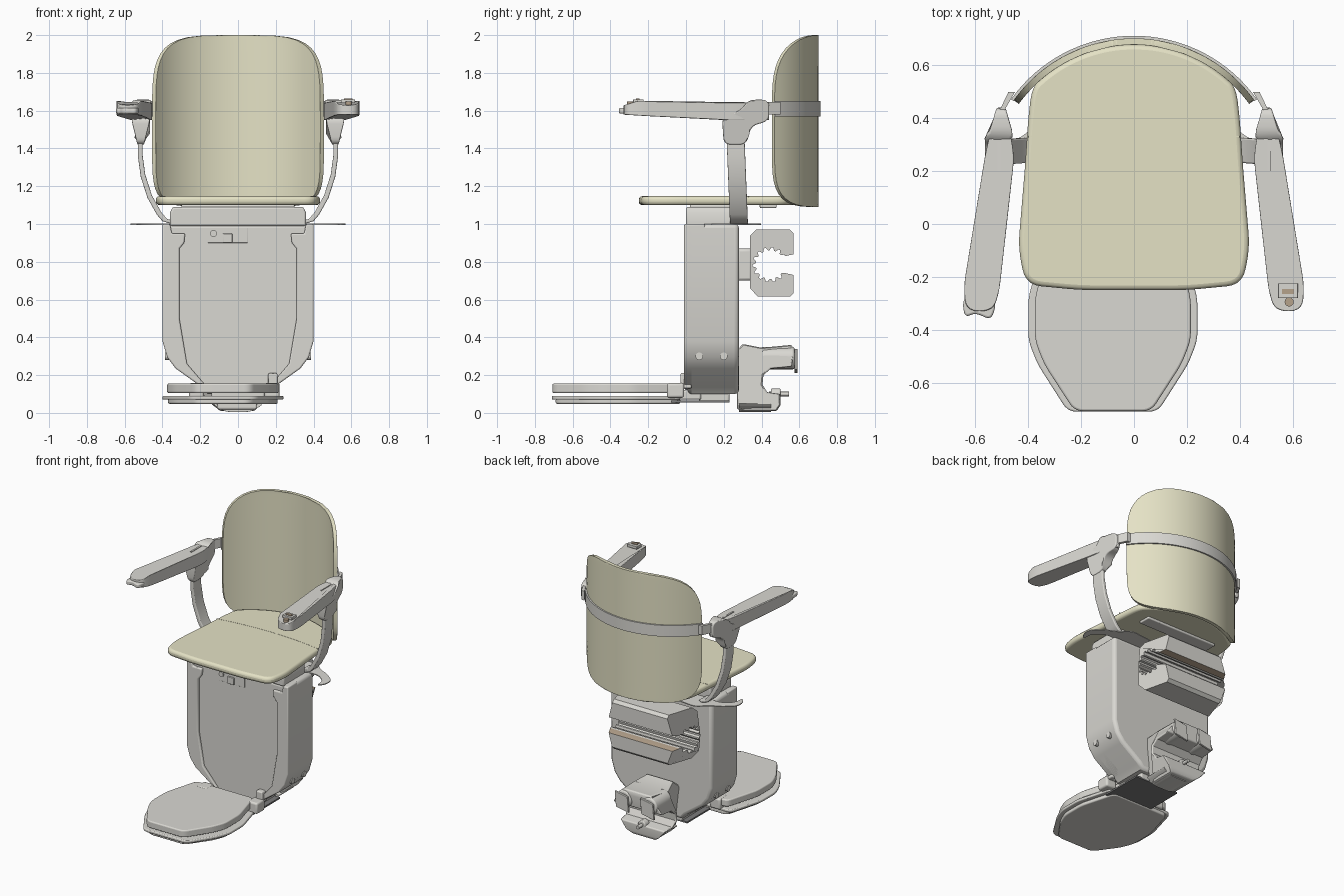
import bpy, bmesh, math
from mathutils import Vector

cube = bpy.data.objects.get("Cube")
if cube:
    bpy.data.objects.remove(cube, do_unlink=True)


def material(name, r, g, b):
    m = bpy.data.materials.new(name)
    m.use_nodes = True
    m.diffuse_color = (r, g, b, 1)
    m.node_tree.nodes["Principled BSDF"].inputs["Base Color"].default_value = (r, g, b, 1)
    return m


GREY = material("warm grey", .7, .69, .65)
CREAM = material("cream", .78, .76, .56)
DARK = material("dark grey", .2, .2, .2)
BROWN = material("tan brown", .46, .36, .26)


def rounded(pts, r, n=5):
    """Round the corners of a closed outline."""
    out = []
    for i, p in enumerate(pts):
        p, a, b = Vector(p), Vector(pts[i - 1]), Vector(pts[(i + 1) % len(pts)])
        s = p + (a - p).normalized() * min(r, (a - p).length * .48)
        e = p + (b - p).normalized() * min(r, (b - p).length * .48)
        for k in range(n + 1):
            t = k / n
            out.append(s * (1 - t) ** 2 + p * 2 * t * (1 - t) + e * t * t)
    return out


def finish(name, bm, mat, bevel=0.0, mirror=False):
    bmesh.ops.recalc_face_normals(bm, faces=bm.faces)
    me = bpy.data.meshes.new(name)
    bm.to_mesh(me)
    bm.free()
    ob = bpy.data.objects.new(name, me)
    bpy.context.collection.objects.link(ob)
    me.materials.append(mat)
    if bevel:
        b = ob.modifiers.new("edge", "BEVEL")
        b.width, b.segments, b.angle_limit = bevel, 3, math.radians(50)
    if mirror:
        ob.modifiers.new("mirror", "MIRROR")
    bpy.ops.object.select_all(action="DESELECT")
    ob.select_set(True)
    bpy.context.view_layer.objects.active = ob
    bpy.ops.object.shade_smooth_by_angle(angle=math.radians(35))
    return ob


def prism(name, pts, axis, lo, hi, mat, bevel=0.0, mirror=False, move=None):
    """Extrude an outline along an axis; move adjusts each vertex."""
    place = {"x": lambda a, b, c: (c, a, b), "y": lambda a, b, c: (a, c, b),
             "z": lambda a, b, c: (a, b, c)}[axis]
    bm = bmesh.new()
    ends = [[bm.verts.new(place(a, b, c)) for a, b in pts] for c in (lo, hi)]
    for end in ends:
        bm.faces.new(end)
    n = len(pts)
    for i in range(n):
        j = (i + 1) % n
        bm.faces.new((ends[0][i], ends[0][j], ends[1][j], ends[1][i]))
    if move:
        for v in bm.verts:
            move(v.co)
    return finish(name, bm, mat, bevel, mirror)


def box(name, x, y, z, mat, bevel=0.0, mirror=False):
    return prism(name, [(x[0], y[0]), (x[1], y[0]), (x[1], y[1]), (x[0], y[1])],
                 "z", z[0], z[1], mat, bevel, mirror)


def disc(a, b, r, n=20):
    return [(a + r * math.cos(i * math.tau / n), b + r * math.sin(i * math.tau / n)) for i in range(n)]


def both(half):
    return half + [(-a, b) for a, b in reversed(half)]


def arc_sheet(name, radius, thick, z0, z1, half_width, mat, rows, bevel):
    """Shell bent around a vertical axis, its half width given by height."""
    bm, cols, grid = bmesh.new(), 32, []
    for i in range(rows + 1):
        t = math.sin((i / rows - .5) * math.pi) * .9998
        z = (z0 + z1) / 2 + t * (z1 - z0) / 2
        span = math.asin(half_width(t) / radius)
        grid.append([])
        for j in range(cols + 1):
            a = span * (2 * j / cols - 1)
            grid[-1].append([bm.verts.new((r * math.sin(a), .142 + r * math.cos(a), z))
                             for r in (radius, radius - thick)])
    for i in range(rows):
        for j in range(cols):
            for k in (0, 1):
                bm.faces.new([grid[p][q][k] for p, q in ((i, j), (i + 1, j), (i + 1, j + 1), (i, j + 1))])
    rim = ([(0, j) for j in range(cols)] + [(i, cols) for i in range(rows)]
           + [(rows, j) for j in range(cols, 0, -1)] + [(i, 0) for i in range(rows, 0, -1)])
    for (a, b), (c, d) in zip(rim, rim[1:] + rim[:1]):
        bm.faces.new((grid[a][b][0], grid[c][d][0], grid[c][d][1], grid[a][b][1]))
    return finish(name, bm, mat, bevel)


# Backrest and its supporting band
def back_width(t):
    k = 4.3 if t > 0 else 6.5
    return .455 * (1 - abs(t) ** k) ** (1 / k)


arc_sheet("backrest", .56, .024, 1.09, 2.0, back_width, CREAM, 28, .008)
arc_sheet("backrest_band", .57, .012, 1.57, 1.65, lambda t: .465, GREY, 4, 0)

# Seat cushion, folding seam and pan
rear = [(.537 * math.sin(a), .142 + .537 * math.cos(a)) for a in [math.radians(46 - 6 * i) for i in range(8)]]
seat = rounded(both([(.2, -.25), (.41, -.23), (.438, -.09), (.412, .22), (.4, .4)] + rear), .06)
prism("seat", seat, "z", 1.1, 1.147, CREAM, .018)
seam = [(x / 10, .367 - .0022 * x * x) for x in range(-4, 5)]
prism("seat_seam", seam + [(x, y - .004) for x, y in reversed(seam)], "z", 1.143, 1.148, CREAM)
box("seat_pan", (-.3, .3), (.02, .24), (1.07, 1.105), GREY, .01)
box("seat_rear_rib", (-.28, .28), (.39, .48), (1.085, 1.105), GREY, .006)

# Pedestal body, raised cheeks and top cap
lower_edge = [(.19, .135), (.33, .235), (.375, .295), (.4, .38), (.4, 1.0)]
prism("pedestal", both([(.16, .1)] + lower_edge), "y", .008, .28, GREY, .022)
cheek = [(.36, 1.0), (.35, .95), (.28, .95), (.285, .9), (.31, .87), (.31, .5), (.27, .26), (.15, .12)]
prism("pedestal_cheek", cheek + lower_edge, "y", -.01, .1, GREY, .008, True)
prism("pedestal_cap", both([(.36, .99), (.36, 1.06), (.345, 1.09)]), "y", 0, .24, GREY, .01)
box("pedestal_foot", (-.13, .13), (.07, .23), (.055, .12), GREY, .01)
box("control_pocket", (-.16, .05), (.002, .01), (.9, .98), GREY, .002)
box("key_switch", (-.08, -.03), (-.008, .01), (.9, .95), GREY, .004)
prism("key_dial", disc(-.13, .95, .018), "y", -.006, .01, GREY)
for y in (.07, .2):
    prism("side_bolt", disc(y, .3, .02), "x", .3, .386, GREY, 0, True)

# Thin wings under the seat
wing = rounded([(0, .36), (.35, .4), (.42, .33), (.48, .31), (.57, .24), (.57, .17), (.53, .12), (.53, .2),
                (.45, .26), (0, .22)], .04)
prism("under_seat_wing", wing, "z", .996, 1.002, GREY, 0, True)

# Armrests
pad = rounded([(.488, .44), (.517, .44), (.56, .28), (.645, -.24), (.635, -.33), (.535, -.33), (.51, -.26), (.452, .26)], .05)


def pad_slope(co):
    if co.z < 1.6:
        co.z = 1.55 + max(0, .15 - co.y) * .06
    else:
        co.z += max(0, -.1 - co.y) * .08 - max(0, -.25 - co.y) * .4


prism("armrest", pad, "z", 1.55, 1.642, GREY, .018, True, pad_slope)
box("armrest_slot", (.505, .517), (.2, .31), (1.638, 1.645), GREY, 0, True)


def hub_taper(co):
    co.x = .515 + (co.x - .515) * (.35 + .65 * min(1, max(0, (co.z - 1.42) / .13)))
    if co.y > .33:
        co.x = .503 + (co.x - .515) * (1 - (co.y - .33) * 6)


hub = rounded([(.2, 1.42), (.32, 1.42), (.345, 1.52), (.44, 1.545), (.44, 1.658), (.33, 1.658), (.29, 1.6), (.19, 1.57)], .04)
prism("armrest_hub", hub, "x", .465, .565, GREY, .006, True, hub_taper)
prism("band_joint", [(.49, .43), (.508, .43), (.475, .5), (.45, .5)], "z", 1.58, 1.645, GREY, 0, True)
outer = [(.53, 1.46), (.53, 1.36), (.515, 1.25), (.48, 1.14), (.43, 1.05), (.4, 1.015), (.35, 1.0)]
inner = [(x - .024, z + .012) for x, z in reversed(outer)]


def strut_lean(co):
    co.y += (1.45 - co.z) * .04


prism("armrest_strut", outer + inner, "y", .215, .31, GREY, .006, True, strut_lean)

# Hand controls on the armrest ends
prism("hand_lever", rounded([(-.65, -.29), (-.64, -.355), (-.6, -.335), (-.54, -.365), (-.52, -.3), (-.58, -.2)], .03),
      "z", 1.585, 1.615, GREY, .008)
box("switch_plate", (.545, .62), (-.28, -.225), (1.64, 1.66), GREY, .002)
box("switch_rocker", (.56, .605), (-.265, -.245), (1.65, 1.665), BROWN)
prism("switch_button", disc(.587, -.295, .017), "z", 1.62, 1.648, BROWN)


# Footrest: upper plate, tray, hinge and carrier
def foot(side, front):
    half = [(.17 - side, -.71 + front), (.285 - side, -.53), (.32 - side, -.44), (.32 - side, -.28), (.25 - side, -.03)]
    return rounded([(a - .08, b) for a, b in both(half)], .035)


prism("footrest_plate", foot(.025, .002), "z", .105, .155, GREY, .008)
prism("footrest_tray", foot(0, 0), "z", .07, .09, GREY, .006)
prism("footrest_underside", foot(.03, .02), "z", .048, .075, GREY, .008)
for x in (-.22, .18):
    box("footrest_hinge", (x - .04, x + .04), (-.1, -.01), (.08, .158), GREY, .012)
box("hinge_latch", (.16, .21), (-.03, .03), (.13, .21), GREY, .008)
box("footrest_carrier", (-.17, .17), (-.08, .23), (.055, .066), DARK)
box("hinge_arm", (-.14, .14), (-.06, .08), (.07, .12), GREY, .01)


# Upper rail carriage: clamp with a toothed round throat open to the rear
def throat(cy, cz, r, gap):
    start, n = math.asin(gap / r), 48
    pts = []
    for i in range(n + 1):
        a = start + (math.tau - 2 * start) * i / n
        k = r * (.82 if i % 4 > 1 else 1)
        pts.append((cy + k * math.cos(a), cz + k * math.sin(a)))
    return pts


clamp = [(.57, .73), (.57, .635), (.55, .615), (.38, .615), (.34, .66), (.34, .94), (.37, .97), (.55, .97), (.57, .95), (.57, .84)]


def clamp_ends(co):
    co.x *= 1 - max(0, co.y - .45) * 1.6 - max(0, abs(co.z - .79) - .1) * 1.8


upper = prism("upper_carriage", throat(.445, .785, .092, .045) + clamp, "x", -.36, .26, GREY, 0, False, clamp_ends)
upper.data.materials.append(BROWN)
for f in upper.data.polygons:
    if abs(f.normal.x) < .5 and .526 < f.center.y < .569 and abs(f.center.z - .785) < .06:
        f.material_index = 1
box("upper_mount", (-.2, .2), (.27, .35), (.7, .87), GREY, .015)

# Lower rail carriage with rollers, guide tabs and pin
hook = [(.27, .02), (.3, .01), (.48, .01), (.5, .04), (.5, .1), (.43, .11), (.405, .15), (.41, .2),
        (.45, .235), (.56, .245), (.57, .33), (.56, .36), (.4, .345), (.3, .365), (.27, .33)]


def hook_ends(co):
    co.x *= math.sqrt(1 - ((co.z - .19) / .2) ** 2)


prism("lower_carriage", hook, "x", -.21, .19, GREY, .008, False, hook_ends)
for x in (-.11, .09):
    prism("guide_roller", disc(x, .29, .06), "y", .4, .575, GREY, .012)
    prism("guide_tab", [(x - .05, .21), (x + .05, .23), (x + .06, .34), (x - .04, .32)], "y", .575, .59, GREY, .003)
prism("rail_pin", disc(0, .1, .012), "y", .44, .545, GREY)
prism("pin_collar", disc(0, .1, .03), "y", .45, .5, GREY, .006)
prism("base_bulge", rounded(both([(.07, .005), (.14, .05)]), .03), "y", .28, .45, GREY, .006)
